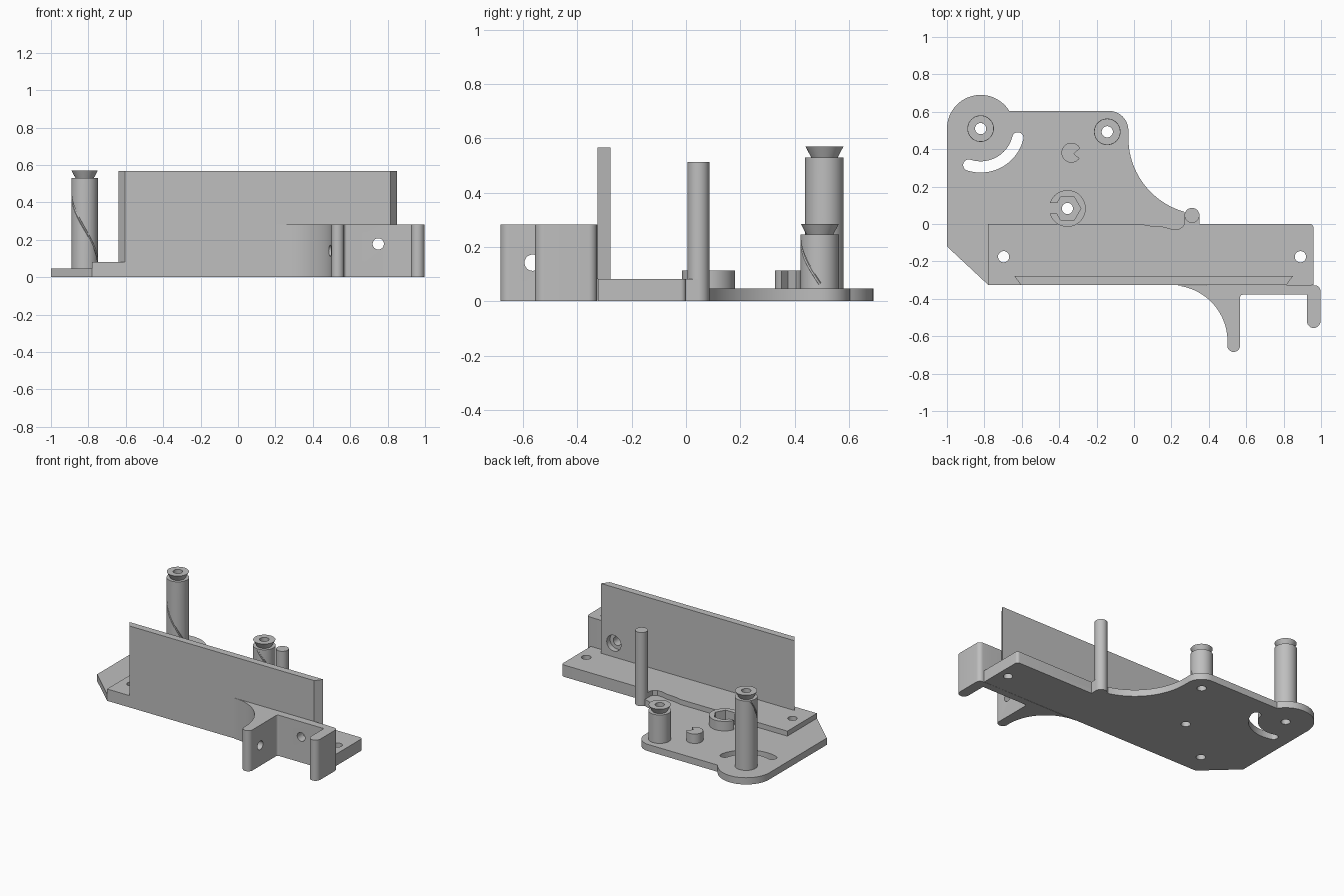
import bpy, bmesh, math
from math import sin, cos, radians

cube = bpy.data.objects.get("Cube")
if cube:
    bpy.data.objects.remove(cube)

grey = bpy.data.materials.new("plain_grey")
grey.use_nodes = True
COLOUR = (0.52, 0.52, 0.52, 1)
grey.diffuse_color = COLOUR
grey.node_tree.nodes["Principled BSDF"].inputs["Base Color"].default_value = COLOUR
parts = []


def finish(bm, name, cutter=False):
    bmesh.ops.recalc_face_normals(bm, faces=bm.faces)
    mesh = bpy.data.meshes.new(name)
    bm.to_mesh(mesh)
    bm.free()
    mesh.materials.append(grey)
    ob = bpy.data.objects.new(name, mesh)
    bpy.context.collection.objects.link(ob)
    ob.hide_render = cutter
    if not cutter:
        parts.append(ob)
    return ob


def arc(cx, cy, r, a, b, n=16):
    angles = [radians(a + (b - a) * i / n) for i in range(n + 1)]
    return [(cx + r * cos(t), cy + r * sin(t)) for t in angles]


def prism(name, outline, z0, z1, cutter=False):
    """Extrude a plan outline upwards."""
    bm = bmesh.new()
    face = bm.faces.new([bm.verts.new((x, y, z0)) for x, y in outline])
    top = bmesh.ops.extrude_face_region(bm, geom=[face])["geom"]
    verts = [v for v in top if isinstance(v, bmesh.types.BMVert)]
    bmesh.ops.translate(bm, vec=(0, 0, z1 - z0), verts=verts)
    return finish(bm, name, cutter)


def rect(x0, x1, y0, y1):
    return [(x0, y0), (x1, y0), (x1, y1), (x0, y1)]


def disc(x, y, r, n=32):
    return arc(x, y, r, 0, 360, n)[:-1]


def lathe(name, x, y, profile, n=48):
    """Spin a closed (radius, height) profile about a vertical axis."""
    bm = bmesh.new()
    rings = [[bm.verts.new((px, py, z)) for px, py in disc(x, y, r, n)] for r, z in profile]
    for k, low in enumerate(rings):
        high = rings[(k + 1) % len(rings)]
        for i in range(n):
            j = (i + 1) % n
            bm.faces.new((low[i], low[j], high[j], high[i]))
    return finish(bm, name)


def cut(ob, *cutters):
    for c in cutters:
        mod = ob.modifiers.new("cut", "BOOLEAN")
        mod.operation, mod.solver, mod.object = "DIFFERENCE", "EXACT", c
        bpy.context.view_layer.objects.active = ob
        bpy.ops.object.modifier_apply(modifier=mod.name)
    for c in cutters:
        bpy.data.objects.remove(c)


def drill(x, y, r=0.03):
    return prism("drill", disc(x, y, r), -0.1, 1, True)


def cross_drill(axis, a, z, r, start, end):
    """Horizontal drill along x or y."""
    ob = prism("cross_drill", disc(0, 0, r), start, end, True)
    for v in ob.data.vertices:
        u, w, along = v.co
        v.co = (a + u, along, z + w) if axis == "y" else (along, a + u, z + w)
    bm = bmesh.new()
    bm.from_mesh(ob.data)
    bmesh.ops.recalc_face_normals(bm, faces=bm.faces)
    bm.to_mesh(ob.data)
    bm.free()
    return ob


TALL, SHORT, BOSS = (-0.82, 0.51), (-0.143, 0.493), (-0.356, 0.083)
PLATE, BAR = 0.047, 0.082

# Base plate with rounded ears, concave side and curved slot
outline = (arc(*TALL, 0.18, 180, 32, 32) + arc(-0.135, 0.5, 0.105, 90, 0)
           + arc(0.38, 0.46, 0.41, 180, 254.5, 32)
           + [(0.27, 0), (-0.78, 0), (-0.78, -0.325), (-1, -0.12)])
base_plate = prism("base_plate", outline, 0, PLATE)
a, b = -108, -14
ends = [(TALL[0] + 0.205 * cos(radians(t)), TALL[1] + 0.205 * sin(radians(t))) for t in (a, b)]
slot = (arc(*TALL, 0.235, a, b, 24) + arc(*ends[1], 0.03, b, b + 180)[1:-1]
        + arc(*TALL, 0.175, b, a, 24) + arc(*ends[0], 0.03, a + 180, a + 360)[1:-1])
cut(base_plate, prism("slot_cutter", slot, -0.1, 0.2, True),
    drill(*TALL), drill(*SHORT), drill(*BOSS))

# Long mounting bar with screw holes and a shallow relief beside the rod
bar = prism("mounting_bar", rect(-0.78, 0.96, -0.325, -0.1)[:2]
            + arc(0.94, -0.02, 0.02, 0, 90, 6) + [(-0.78, 0)], 0, BAR)
relief = [(0.04, 0.01), (0.05, -0.003), (0.1, -0.012), (0.16, -0.015), (0.2, -0.027),
          (0.24, -0.027), (0.265, -0.01), (0.27, 0.01)]
cut(bar, drill(-0.697, -0.175), drill(0.89, -0.175),
    prism("relief_cutter", relief, PLATE, 0.2, True))

# Upright wall with bevelled ends
wall = prism("upright_wall", [(-0.605, -0.326), (0.815, -0.326), (0.85, -0.278), (-0.64, -0.278)],
             BAR, 0.567)
cut(wall, cross_drill("y", 0.75, 0.178, 0.03, -0.5, -0.2),
    cross_drill("y", 0.75, 0.178, 0.055, -0.315, -0.2))

# Front bracket with a filleted leg and a short leg
bracket_outline = (arc(0.2, -0.628, 0.3, 90, 0, 32) + arc(0.533, -0.65, 0.034, 180, 360)
                   + arc(0.582, -0.393, 0.015, 180, 90, 6) + [(0.925, -0.378)]
                   + arc(0.961, -0.52, 0.036, 180, 360)
                   + arc(0.967, -0.358, 0.03, 0, 90, 8) + [(0.9, -0.326)])
bracket = prism("front_bracket", bracket_outline, 0, 0.283)
cut(bracket, cross_drill("y", 0.75, 0.178, 0.03, -0.5, -0.2),
    cross_drill("x", -0.565, 0.142, 0.03, 0.3, 0.7))

# Guide posts: hollow, with flared caps and a spiral groove
for name, (x, y), top, start in (("tall_post", TALL, 0.53, 148), ("short_post", SHORT, 0.245, 268)):
    post = lathe(name, x, y, [(0.03, PLATE), (0.071, PLATE), (0.071, top),
                              (0.049, top), (0.07, top + 0.04), (0.03, top + 0.04)])
    curve = bpy.data.curves.new("groove_path", "CURVE")
    curve.dimensions = "3D"
    curve.bevel_depth, curve.bevel_resolution, curve.use_fill_caps = 0.006, 1, True
    path = curve.splines.new("POLY")
    spiral = arc(x, y, 0.071, start, 360, 40)
    path.points.add(len(spiral) - 1)
    for i, (px, py) in enumerate(spiral):
        path.points[i].co = (px, py, top - 0.01 + (0.075 - top) * i / 40, 1)
    helper = bpy.data.objects.new("groove_path", curve)
    bpy.context.collection.objects.link(helper)
    bpy.context.view_layer.update()
    bm = bmesh.new()
    bm.from_mesh(bpy.data.meshes.new_from_object(helper))
    bmesh.ops.remove_doubles(bm, verts=bm.verts, dist=0.0001)
    bpy.data.objects.remove(helper)
    cut(post, finish(bm, "groove_cutter", True))

# Nut holder: open ring with a hexagonal pocket
nut_holder = prism("nut_holder", disc(*BOSS, 0.098, 48), PLATE, 0.113)
cut(nut_holder, prism("hex_cutter", disc(*BOSS, 0.072, 6), 0, 0.2, True),
    prism("gap_cutter", rect(-0.5, BOSS[0], 0.055, 0.112), 0, 0.2, True))

# Stop pin with a wedge notch
pin = prism("stop_pin", disc(-0.335, 0.381, 0.053), PLATE, 0.113)
cut(pin, prism("notch_cutter", [(-0.322, 0.375), (-0.25, 0.32), (-0.25, 0.44)], 0, 0.2, True))

# Plain rod and the web joining it to the bar
prism("rod", disc(0.31, 0.046, 0.04), 0, 0.512)
prism("rod_web", rect(0.27, 0.35, 0, 0.046), 0, BAR)

# Smooth round surfaces, keep corners sharp
bpy.ops.object.select_all(action="DESELECT")
for ob in parts:
    ob.select_set(True)
bpy.context.view_layer.objects.active = parts[0]
bpy.ops.object.shade_smooth_by_angle(angle=radians(30))
